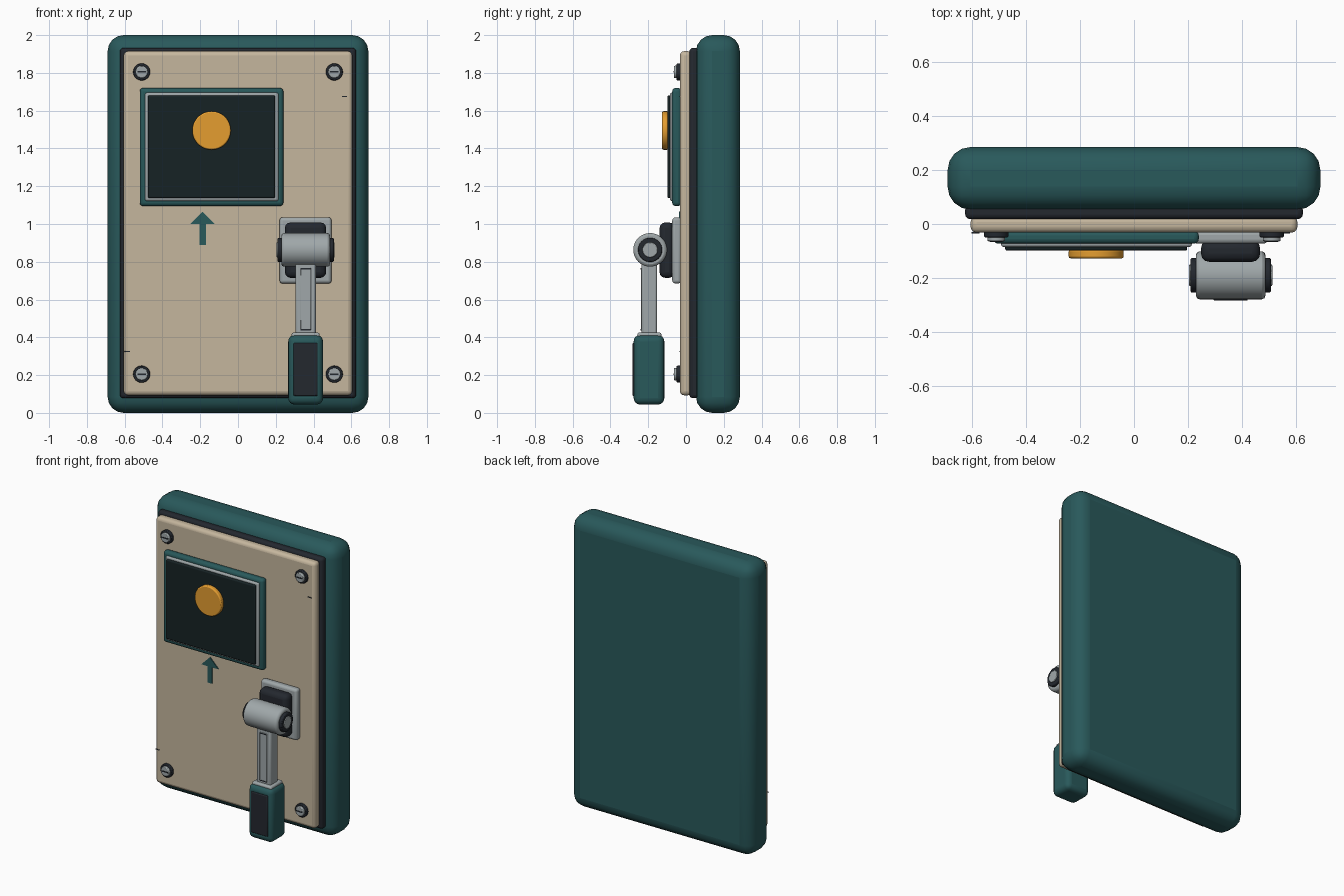
import bpy, bmesh, math

if "Cube" in bpy.data.objects:
    bpy.data.objects.remove(bpy.data.objects["Cube"])


def material(name, rgb):
    m = bpy.data.materials.new(name)
    m.diffuse_color = (*rgb, 1)
    m.use_nodes = True
    m.node_tree.nodes["Principled BSDF"].inputs["Base Color"].default_value = m.diffuse_color
    return m


TEAL = material("teal", (0.022, 0.100, 0.105))
TAN = material("tan", (0.56, 0.47, 0.34))
DARK = material("dark_rubber", (0.017, 0.021, 0.028))
GLASS = material("screen_glass", (0.008, 0.016, 0.018))
AMBER = material("amber", (0.78, 0.34, 0.03))
STEEL = material("steel", (0.35, 0.39, 0.40))


def finish(name, bm, mat, bevel, segments):
    bmesh.ops.recalc_face_normals(bm, faces=bm.faces)
    me = bpy.data.meshes.new(name)
    bm.to_mesh(me)
    bm.free()
    ob = bpy.data.objects.new(name, me)
    bpy.context.collection.objects.link(ob)
    me.materials.append(mat)
    if bevel:
        b = ob.modifiers.new("bevel", 'BEVEL')
        b.width, b.segments = bevel, segments
        b.limit_method, b.angle_limit = 'ANGLE', math.radians(40)
    bpy.ops.object.select_all(action='DESELECT')
    ob.select_set(True)
    bpy.context.view_layer.objects.active = ob
    bpy.ops.object.shade_smooth_by_angle(angle=math.radians(35))
    return ob


def box(name, x, y, z, mat, bevel=0.0, segments=3):
    """Rounded box from (min, max) ranges."""
    bm = bmesh.new()
    bmesh.ops.create_cube(bm, size=1)
    for v in bm.verts:
        v.co = [(r[0] + r[1]) / 2 + c * (r[1] - r[0]) for c, r in zip(v.co, (x, y, z))]
    return finish(name, bm, mat, bevel, segments)


def disc(name, axis, span, centre, radius, mat, bevel=0.006, sides=32):
    """Cylinder along x or y; centre holds the other two coordinates."""
    bm = bmesh.new()
    bmesh.ops.create_cone(bm, cap_ends=True, segments=sides, radius1=radius,
                          radius2=radius, depth=span[1] - span[0])
    mid = (span[0] + span[1]) / 2
    for v in bm.verts:
        a, b, h = v.co
        if axis == 'x':
            v.co = (mid + h, centre[0] + a, centre[1] + b)
        else:
            v.co = (centre[0] + a, mid + h, centre[1] + b)
    return finish(name, bm, mat, bevel, 2)


# wall housing, gasket and face plate
box("housing", (-.69, .69), (.053, .285), (0, 2), TEAL, .085, 4)
box("gasket", (-.625, .625), (.018, .07), (.078, 1.932), DARK, .018)
box("face_plate", (-.605, .605), (-.032, .03), (.093, 1.915), TAN, .022)

# corner screws
for sx in (-.51, .51):
    for z in (.205, 1.805):
        disc("screw_washer", 'y', (-.05, -.025), (sx, z), .045, DARK, .005)
        disc("screw_head", 'y', (-.064, -.04), (sx, z), .033, STEEL, .005)
        box("screw_slot", (sx - .023, sx + .023), (-.066, -.06), (z - .004, z + .004), DARK)

# display: bezel, inner rim, glass and fault lamp
box("screen_bezel", (-.52, .24), (-.073, -.025), (1.095, 1.72), TEAL, .018)
box("screen_rim", (-.492, .214), (-.085, -.06), (1.122, 1.695), STEEL, .01)
box("screen_glass", (-.477, .197), (-.099, -.07), (1.137, 1.68), GLASS, .008)
disc("fault_lamp", 'y', (-.127, -.095), (-.14, 1.495), .102, AMBER, .007, 48)

# direction arrow
bm = bmesh.new()
outline = [(0, 1.065), (.065, 1.0), (.017, 1.0), (.017, .888),
           (-.017, .888), (-.017, 1.0), (-.065, 1.0)]
face = bm.faces.new([bm.verts.new((-.187 + x, -.038, z)) for x, z in outline])
ext = bmesh.ops.extrude_face_region(bm, geom=[face])
for g in ext["geom"]:
    if isinstance(g, bmesh.types.BMVert):
        g.co.y = -.028
finish("up_arrow", bm, TEAL, 0, 1)

# small wear marks on the plate
box("wear_mark_upper", (.55, .578), (-.035, -.03), (1.672, 1.677), DARK)
box("wear_mark_lower", (-.602, -.572), (-.035, -.03), (.322, .327), DARK)

# lever mount and hinge block
box("lever_mount", (.22, .495), (-.073, -.025), (.685, 1.035), STEEL, .016)
box("hinge_block", (.248, .467), (-.14, -.06), (.715, 1.008), DARK, .03)

# hinge barrel with end caps
HINGE = (-.19, .863)
disc("hinge_barrel", 'x', (.229, .487), HINGE, .089, STEEL, .014, 40)
for side in (-1, 1):
    def span(a, b):
        return tuple(sorted((.358 + side * a, .358 + side * b)))
    disc("hinge_cap", 'x', span(.115, .149), HINGE, .064, DARK)
    disc("hinge_pin", 'x', span(.13, .154), HINGE, .040, STEEL, .004)

# lever arm, raised strip, collar and grip
box("lever_arm", (.304, .412), (-.235, -.153), (.38, .83), STEEL, .012)
box("arm_strip", (.33, .386), (-.239, -.22), (.437, .768), STEEL, .004, 2)
for z in (.44, .763):
    box("arm_strip_line", (.332, .384), (-.2405, -.23), (z - .003, z + .003), DARK)
box("grip_collar", (.284, .432), (-.258, -.13), (.385, .425), STEEL, .01)
box("grip", (.266, .45), (-.277, -.115), (.044, .413), TEAL, .034, 4)
box("grip_pad", (.294, .422), (-.284, -.265), (.09, .37), DARK, .006, 2)
